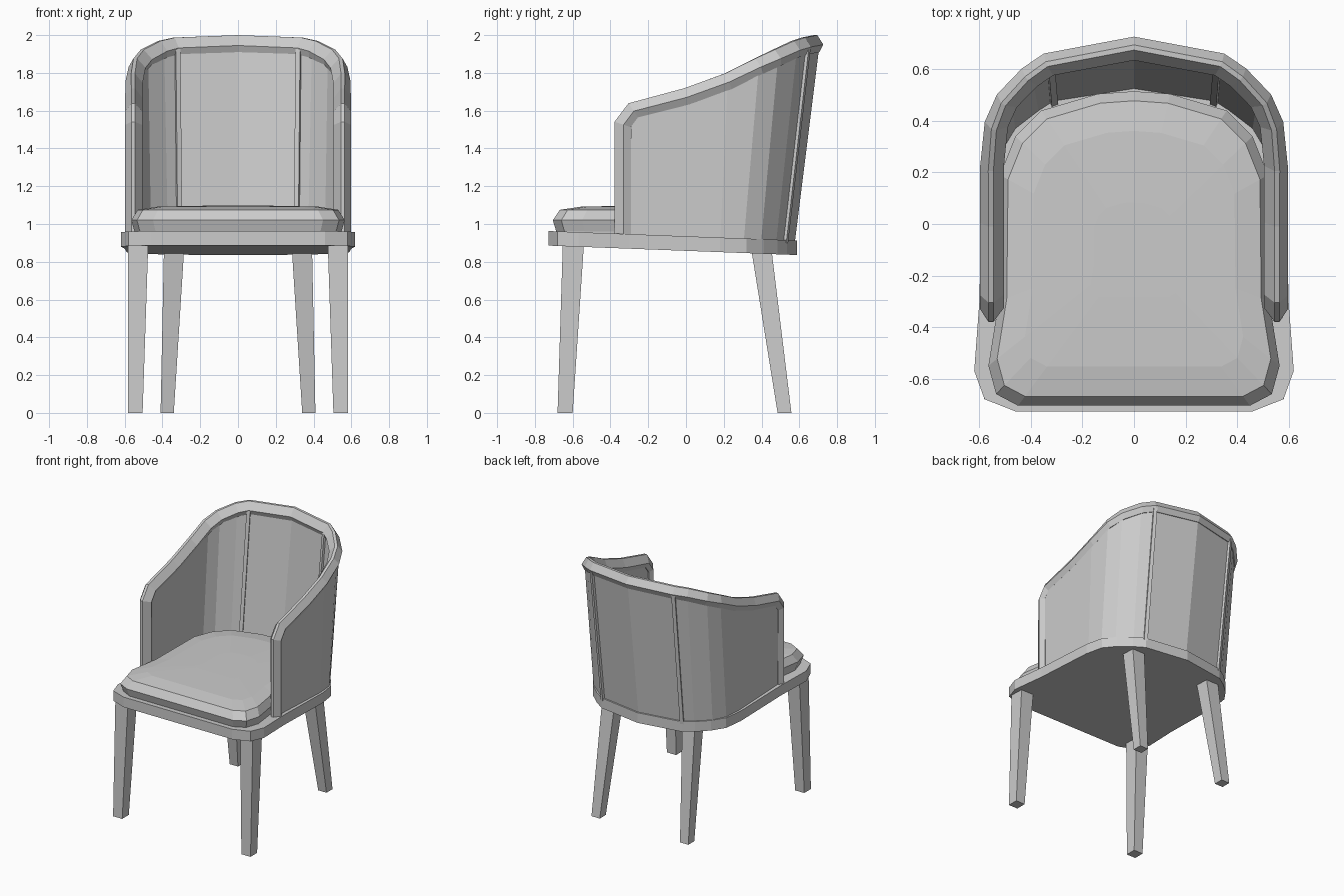
import bpy, bmesh
from mathutils import Vector

if "Cube" in bpy.data.objects:
    bpy.data.objects.remove(bpy.data.objects["Cube"])


def loft(name, rings):
    """Skin a list of equal-length vertex rings and cap both ends."""
    bm = bmesh.new()
    vs = [[bm.verts.new(p) for p in r] for r in rings]
    n = len(vs[0])
    for a, b in zip(vs, vs[1:]):
        for i in range(n):
            j = (i + 1) % n
            bm.faces.new((a[i], a[j], b[j], b[i]))
    bm.faces.new(vs[0][::-1])
    bm.faces.new(vs[-1])
    bmesh.ops.recalc_face_normals(bm, faces=bm.faces)
    me = bpy.data.meshes.new(name)
    bm.to_mesh(me)
    bm.free()
    ob = bpy.data.objects.new(name, me)
    bpy.context.collection.objects.link(ob)
    return ob


def mirrored(half):
    """Append the x-mirrored points in reverse order, sharing points on x = 0."""
    pts = [Vector(p) for p in half]
    out = list(pts)
    for p in reversed(pts):
        if abs(p.x) > 1e-6:
            q = p.copy()
            q.x = -q.x
            out.append(q)
    return out


def seat_z(y):
    """Top of the frame, which falls towards the back."""
    return 0.935 - 0.038 * y


# Seat frame: rounded slab tilted backwards
outline = mirrored([(0.46, -0.727), (0.58, -0.68), (0.62, -0.57), (0.6, -0.3),
                    (0.59, 0.18), (0.565, 0.32), (0.5, 0.41), (0.415, 0.485),
                    (0.34, 0.535), (0, 0.588)])
loft("seat_frame", [[(p.x, p.y, seat_z(p.y) - d) for p in outline] for d in (0.077, 0)])

# Cushion: stacked outlines with a bevelled rim and slight crown
outline = mirrored([(0.45, -0.705), (0.535, -0.66), (0.565, -0.55), (0.525, -0.3),
                    (0.52, 0.19), (0.46, 0.34), (0.36, 0.44), (0.14, 0.505), (0, 0.515)])
mid = -0.1
loft("cushion", [[(p.x * s, mid + (p.y - mid) * s, z) for p in outline]
                 for s, z in ((0.97, 0.92), (0.97, 0.96), (1, 1.02), (0.94, 1.075),
                              (0.75, 1.092), (0.3, 1.097))])

# Rail path: up the front post, along the arm and round the back
rail = mirrored([(0.555, -0.345, 0.93), (0.555, -0.345, 1.53), (0.555, -0.285, 1.61),
                 (0.555, 0.0, 1.685), (0.555, 0.22, 1.765), (0.54, 0.38, 1.845),
                 (0.5, 0.475, 1.89), (0.41, 0.57, 1.935), (0.335, 0.622, 1.952),
                 (0, 0.685, 1.965)])
section = [(0.042, -0.015), (0.01, 0.035), (-0.01, 0.035),
           (-0.05, -0.02), (-0.035, -0.055), (0.022, -0.055)]


def frames(path):
    """Outward and upward direction at each path point."""
    res = []
    for i, p in enumerate(path):
        a = (p - path[i - 1]).normalized() if i else Vector()
        b = (path[i + 1] - p).normalized() if i + 1 < len(path) else Vector()
        t = (a + b).normalized()
        n = Vector((t.y, -t.x, 0))
        n = n.normalized() if n.length > 1e-4 else Vector((1 if p.x > 0 else -1, 0, 0))
        res.append((n, n.cross(t)))
    return res


loft("top_rail", [[p + n * a + u * b for a, b in section]
                  for p, (n, u) in zip(rail, frames(rail))])

# Shell: leaning wall between the frame and the rail
top = rail[2:-2]
base = mirrored([(0.55, -0.32), (0.55, 0.0), (0.55, 0.18), (0.535, 0.3), (0.485, 0.385),
                 (0.39, 0.46), (0.325, 0.502), (0, 0.553)])
base = [Vector((p.x, p.y, seat_z(p.y) - 0.02)) for p in base]
outs = [n for n, u in frames(top)]
loft("shell", [[b + n * 0.022, t + n * 0.022 - Vector((0, 0, 0.015)),
                t - n * 0.03 - Vector((0, 0, 0.015)), b - n * 0.03]
               for b, t, n in zip(base, top, outs)])

# Ribs: thin strips over the seams on either side of the back panel
for k, side in ((6, "right"), (8, "left")):
    n = outs[k]
    w = Vector((-n.y, n.x, 0)) * 0.013
    loft("back_rib_" + side, [[p + n * 0.036 + w, p + n * 0.036 - w,
                               p - n * 0.048 - w, p - n * 0.048 + w]
                              for p in (base[k], top[k] - Vector((0, 0, 0.02)))])


# Legs: tapered, splayed posts given as bottom and top rectangles
def leg(name, side, low, high, z_top):
    rings = []
    for (x0, x1, y0, y1), z in ((low, 0), (high, z_top)):
        rings.append([(side * x0, y0, z), (side * x1, y0, z),
                      (side * x1, y1, z), (side * x0, y1, z)])
    loft(name, rings)


for s, side in ((1, "right"), (-1, "left")):
    leg("front_leg_" + side, s, (0.505, 0.582, -0.68, -0.6),
        (0.475, 0.582, -0.652, -0.54), 0.9)
    leg("back_leg_" + side, s, (0.34, 0.41, 0.485, 0.558),
        (0.285, 0.392, 0.345, 0.452), 0.87)
